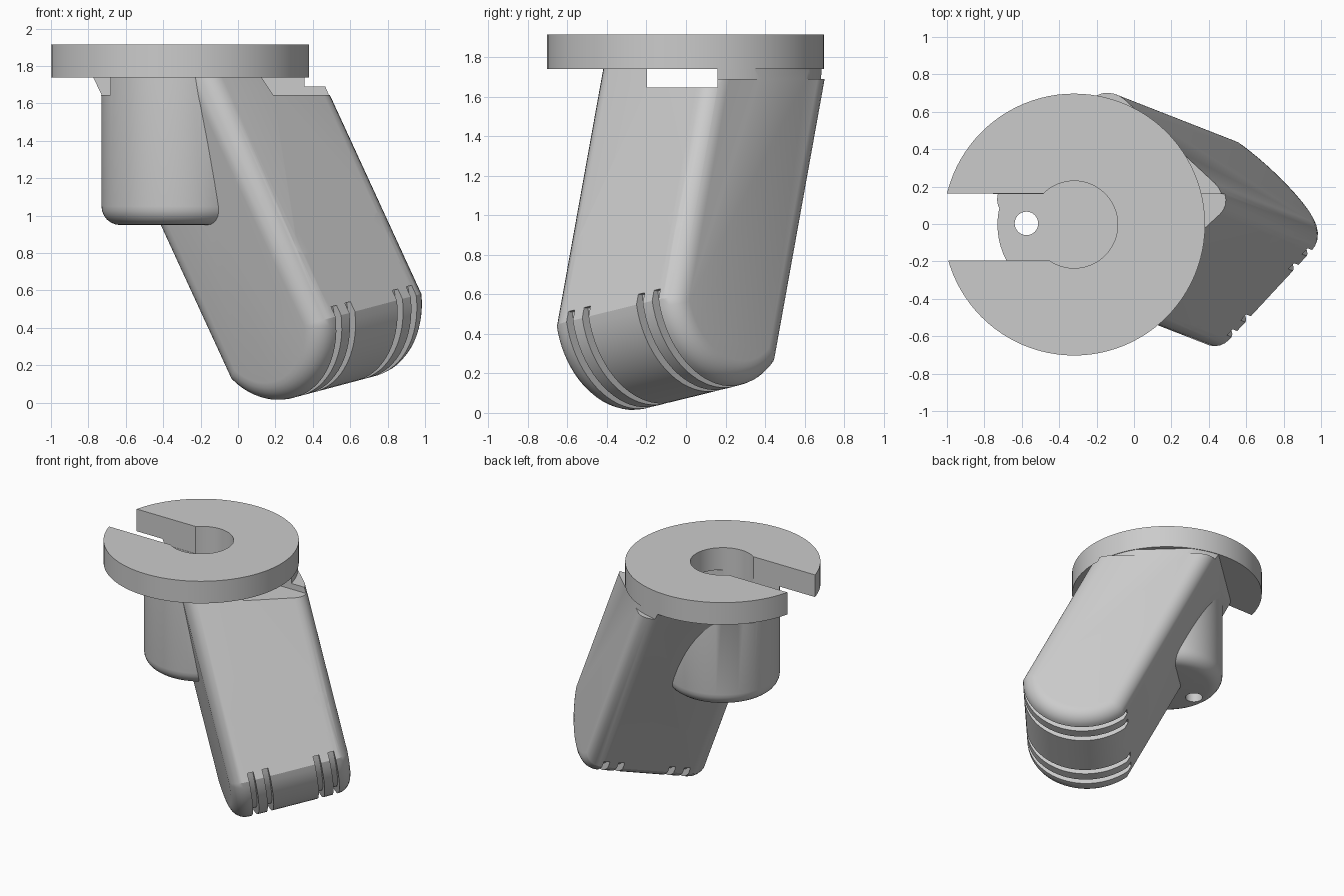
import bpy, bmesh
from math import sin, cos, radians, sqrt, asin
from mathutils import Vector, Matrix

if "Cube" in bpy.data.objects:
    bpy.data.objects.remove(bpy.data.objects["Cube"])

# Leaning arm frame: w = across, t = front to back, u = along the arm
U = Vector((-0.46, 0.18, 1)).normalized()
W = Vector((0.52, 0.55, 0.12))
W = (W - U * W.dot(U)).normalized()
T = U.cross(W)
FRAME = Matrix((W, T, U)).transposed().to_4x4()
WC, TC = 0.305, -0.506           # arm centre line
HW, HT = 0.442, 0.41             # half width, half depth
C0, RISE = 0.1, 0.192            # where the round end starts, arc centre above it
R = sqrt(HT ** 2 + RISE ** 2)
DISK = Vector((-0.32, -0.003, 0))


def arm(w, t, c):
    return FRAME @ Vector((w, t, c))


def make(name, bm):
    bmesh.ops.recalc_face_normals(bm, faces=bm.faces)
    me = bpy.data.meshes.new(name)
    bm.to_mesh(me)
    bm.free()
    ob = bpy.data.objects.new(name, me)
    bpy.context.collection.objects.link(ob)
    return ob


def cylinder(name, r, a, b, seg=64, fillet=0):
    a, b = Vector(a), Vector(b)
    d = b - a
    bm = bmesh.new()
    bmesh.ops.create_cone(bm, cap_ends=True, segments=seg, radius1=r, radius2=r, depth=d.length)
    if fillet:
        low = [e for e in bm.edges if all(v.co.z < 0 for v in e.verts)]
        bmesh.ops.bevel(bm, geom=low, offset=fillet, segments=6, profile=0.5, affect='EDGES')
    rot = d.to_track_quat('Z', 'Y').to_matrix().to_4x4()
    bm.transform(Matrix.Translation((a + b) / 2) @ rot)
    return make(name, bm)


def box(name, lo, hi):
    lo, hi = Vector(lo), Vector(hi)
    bm = bmesh.new()
    bmesh.ops.create_cube(bm, size=1)
    bm.transform(Matrix.Translation((lo + hi) / 2) @ Matrix.Diagonal((*(hi - lo), 1)))
    return make(name, bm)


def extrude_profile(name, pts, w0, w1, fillet=0):
    """Extrude a (t, c) outline across the arm, optionally rounding both rims."""
    bm = bmesh.new()
    a = [bm.verts.new((w0, t, c)) for t, c in pts]
    b = [bm.verts.new((w1, t, c)) for t, c in pts]
    n = len(pts)
    bm.faces.new(a)
    bm.faces.new(b[::-1])
    for i in range(n):
        bm.faces.new((a[i], b[i], b[(i + 1) % n], a[(i + 1) % n]))
    if fillet:
        rims = [e for e in bm.edges if abs(e.verts[0].co.x - e.verts[1].co.x) < 1e-6]
        bmesh.ops.recalc_face_normals(bm, faces=bm.faces)
        bmesh.ops.bevel(bm, geom=rims, offset=fillet, segments=6, profile=0.5, affect='EDGES')
    bm.transform(FRAME)
    return make(name, bm)


def combine(target, tool, op='DIFFERENCE'):
    m = target.modifiers.new(op.lower(), 'BOOLEAN')
    m.operation, m.object, m.solver = op, tool, 'EXACT'
    bpy.context.view_layer.objects.active = target
    bpy.ops.object.modifier_apply(modifier=m.name)
    bpy.data.objects.remove(tool)


def arc(r, half, n=24):
    return [(TC + r * sin(a), C0 + RISE - r * cos(a))
            for a in (-half + 2 * half * i / n for i in range(n + 1))]


# Leaning arm with rounded end, trimmed below the disk
profile = arc(R, asin(HT / R)) + [(TC + HT, 2.6), (TC - HT, 2.6)]
body = extrude_profile("bracket_body", profile, WC - HW, WC + HW, 0.11)
combine(body, box("top_trim", (-3, -3, 1.745), (3, 3, 5)))
ring = cylinder("rim_trim", 2, (DISK.x, DISK.y, 1.69), (DISK.x, DISK.y, 2.5), 96)
combine(ring, cylinder("rim_core", 0.695, (DISK.x, DISK.y, 1.5), (DISK.x, DISK.y, 3), 96))
combine(body, ring)

# Cup and disk
combine(body, cylinder("cup", 0.41, DISK + Vector((0, 0, 0.95)), DISK + Vector((0, 0, 1.75)),
                       64, 0.1), 'UNION')
combine(body, cylinder("disk", 0.7, DISK + Vector((0, 0, 1.74)), DISK + Vector((0, 0, 1.915)),
                       96), 'UNION')

# Slot, channel under the disk, bore and small drain hole
combine(body, box("channel", (-1.5, -0.197, 1.645), (1.5, 0.16, 1.74)))
combine(body, box("slot", (-1.5, -0.194, 1.70), (-0.4, 0.162, 2.2)))
combine(body, cylinder("bore", 0.233, DISK + Vector((0, 0, 1.647)), DISK + Vector((0, 0, 2.2))))
combine(body, cylinder("drain", 0.063, (-0.575, 0.003, 0.7), (-0.575, 0.003, 1.7), 32))

# Holes in the front face and tie grooves around the end
FRONT, BACK, HC = TC - HT, TC + HT, 0.317
combine(body, cylinder("centre_hole", 0.102, arm(HC, FRONT - 0.205, 0.53), arm(HC, BACK + 0.2, 0.11), 40))
half = radians(72)
for s in (-1, 1):
    w = HC + s * 0.245
    combine(body, cylinder("counterbore", 0.113, arm(w, FRONT - 0.2, 0.212), arm(w, FRONT + 0.1, 0.212), 40))
    combine(body, cylinder("through_hole", 0.06, arm(w, FRONT, 0.212), arm(w, BACK + 0.2, 0.16), 32))
    w2 = HC + s * 0.314
    combine(body, cylinder("pin_hole", 0.063, arm(w2, FRONT - 0.2, 0.533), arm(w2, FRONT + 0.07, 0.533), 32))
    for k in (-1, 1):
        g = w + k * 0.055
        outline = arc(R - 0.05, half) + arc(R + 0.15, half)[::-1]
        combine(body, extrude_profile("groove", outline, g - 0.022, g + 0.022))

bpy.ops.object.select_all(action='DESELECT')
body.select_set(True)
bpy.context.view_layer.objects.active = body
bpy.ops.object.shade_smooth_by_angle(angle=radians(25))
